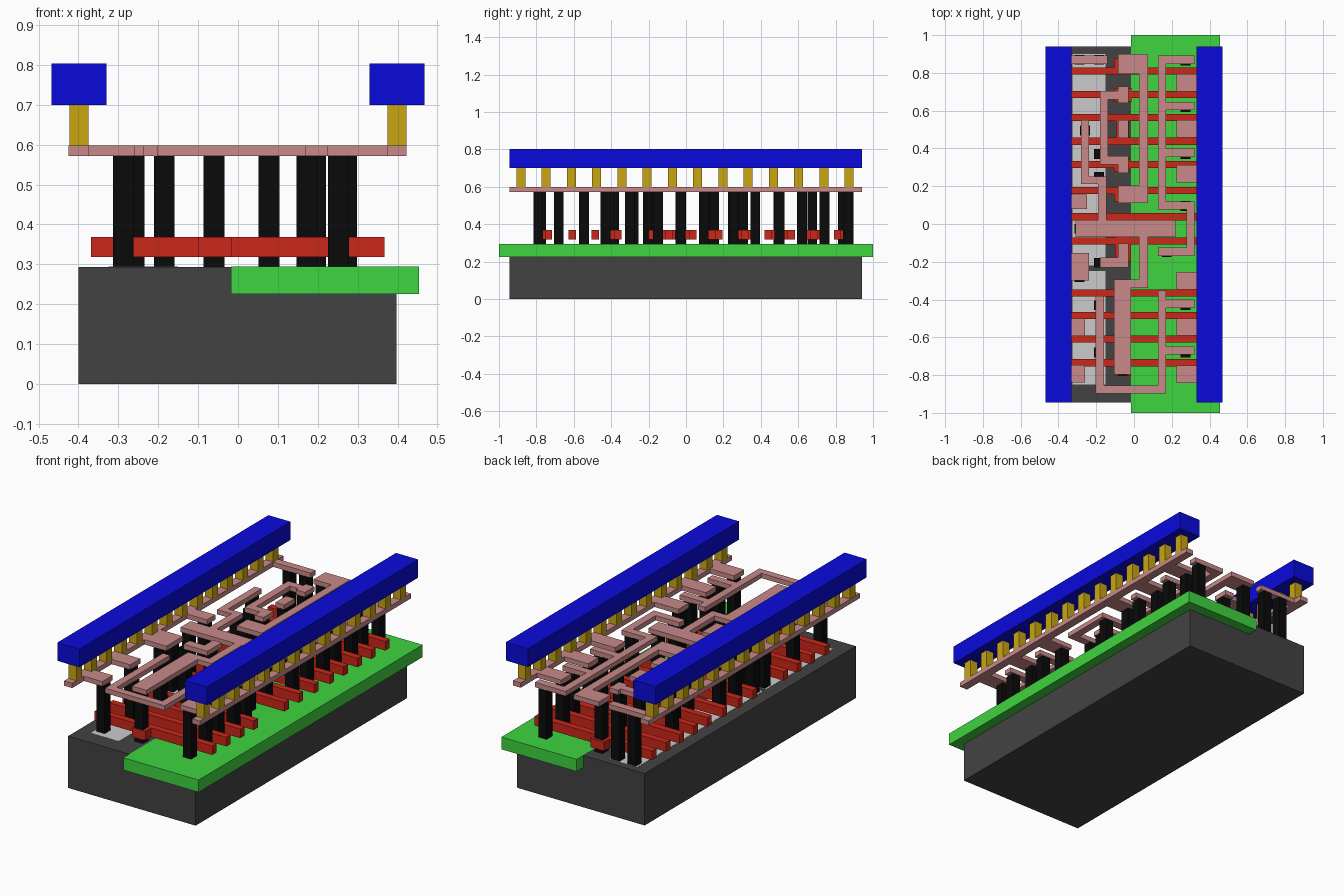
import bpy, bmesh


def material(name, rgb):
    m = bpy.data.materials.new(name)
    m.diffuse_color = (*rgb, 1)
    return m


DARK = material("dark_grey", (0.055, 0.055, 0.055))
LIGHT = material("light_grey", (0.6, 0.6, 0.6))
GREEN = material("green", (0.05, 0.66, 0.05))
RED = material("red", (0.6, 0.02, 0.01))
BLACK = material("black", (0.003, 0.003, 0.003))
PINK = material("pink", (0.58, 0.25, 0.25))
GOLD = material("gold", (0.58, 0.38, 0.006))
BLUE = material("blue", (0.003, 0.003, 0.72))


def plate(name, rects, z0, z1, mat):
    """Union of rectangles (x0, x1, y0, y1) extruded from z0 to z1."""
    xs = sorted({v for r in rects for v in r[:2]})
    ys = sorted({v for r in rects for v in r[2:]})
    bm = bmesh.new()
    for xa, xb in zip(xs, xs[1:]):
        for ya, yb in zip(ys, ys[1:]):
            cx, cy = (xa + xb) / 2, (ya + yb) / 2
            if any(r[0] < cx < r[1] and r[2] < cy < r[3] for r in rects):
                bm.faces.new([bm.verts.new((x, y, z0)) for x, y in
                              ((xa, ya), (xb, ya), (xb, yb), (xa, yb))])
    bmesh.ops.remove_doubles(bm, verts=bm.verts, dist=1e-5)
    ext = bmesh.ops.extrude_face_region(bm, geom=bm.faces[:], use_keep_orig=True)
    for v in ext["geom"]:
        if isinstance(v, bmesh.types.BMVert):
            v.co.z = z1
    bmesh.ops.dissolve_limit(bm, angle_limit=0.01, verts=bm.verts, edges=bm.edges)
    bmesh.ops.recalc_face_normals(bm, faces=bm.faces)
    me = bpy.data.meshes.new(name)
    bm.to_mesh(me)
    bm.free()
    me.materials.append(mat)
    ob = bpy.data.objects.new(name, me)
    bpy.context.collection.objects.link(ob)
    return ob


def square(x, y, s=0.052):
    return (x - s / 2, x + s / 2, y - s / 2, y + s / 2)


# Base block, well and surface strips
TOP = 0.293
plate("substrate", [(-0.4, 0.397, -0.945, 0.94)], 0, TOP, DARK)
plate("well", [(-0.017, 0.454, -1, 1)], 0.225, TOP + 0.001, GREEN)
plate("diffusion", [(-0.325, -0.15, -0.85, -0.25), (-0.325, -0.15, -0.22, 0.9)],
      TOP - 0.01, TOP + 0.001, LIGHT)

# Red gate bars with their contact pads
gates = [0.81, 0.685, 0.563, 0.438, 0.315, 0.177, 0.038, -0.09,
         -0.365, -0.485, -0.608, -0.735]
gate_rects = [(-0.368, 0.367, y - 0.019, y + 0.019) for y in gates]
gate_rects += [
    (-0.105, -0.02, 0.79, 0.88), (-0.105, -0.012, 0.645, 0.72),
    (-0.095, -0.027, 0.438, 0.563), (-0.105, -0.02, 0.275, 0.345),
    (-0.105, -0.02, 0.12, 0.19), (0.04, 0.115, -0.06, 0.04),
    (-0.1, -0.015, -0.2, -0.03), (-0.1, -0.015, -0.805, -0.72),
    (-0.1, -0.015, -0.42, -0.35),
]
plate("gate_bars", gate_rects, 0.318, 0.369, RED)

# Black contact posts, listed per column
columns = {
    -0.288: [0.87, 0.115, -0.18, -0.28, -0.545, -0.79, -0.025],
    -0.26: [0.495],
    -0.185: [-0.43, -0.68, 0.25, -0.205, 0.87, 0.37],
    -0.06: [0.84, 0.675, 0.495, 0.305, 0.15, -0.16, -0.385, -0.775],
    0.078: [-0.03],
    0.173: [-0.15],
    0.195: [-0.03],
    0.252: [0.74, 0.5, 0.255, -0.3, -0.545, -0.79],
    0.273: [0.865, 0.62, 0.37, 0.095, -0.43, -0.68],
}
plate("contact_posts", [square(x, y) for x, ys in columns.items() for y in ys],
      TOP, 0.571, BLACK)

# Pink wiring: outer rails with pads reaching inward
wires = [(-0.425, -0.375, -0.945, 0.94), (0.375, 0.423, -0.945, 0.94)]
wires += [(-0.4, x, a, b) for x, a, b in (
    (-0.14, 0.848, 0.892), (-0.25, 0.08, 0.155), (-0.237, -0.3, -0.153),
    (-0.26, -0.592, -0.5), (-0.26, -0.84, -0.747))]
wires += [(0.225, 0.4, y - 0.046, y + 0.046)
          for y in (0.747, 0.505, 0.267, -0.3, -0.545, -0.795)]
# Right comb and its return hook
wires += [(0.127, 0.17, 0.075, 0.892), (0.277, 0.32, -0.17, 0.12),
          (0.127, 0.32, -0.17, -0.125)]
wires += [(0.127, 0.32, y - 0.022, y + 0.022) for y in (0.87, 0.625, 0.378, 0.098)]
# Upper centre track with two pads
wires += [(-0.085, 0.073, 0.795, 0.9), (0.027, 0.073, 0.11, 0.9),
          (-0.085, 0.073, 0.11, 0.205)]
# Left bracket with two pads, plus a lone pad
wires += [(-0.18, -0.03, 0.66, 0.705), (-0.085, -0.03, 0.64, 0.727),
          (-0.18, -0.137, 0.315, 0.705), (-0.18, -0.03, 0.315, 0.36),
          (-0.085, -0.03, 0.27, 0.36), (-0.085, -0.03, 0.455, 0.55)]
# Left zigzag into the wide centre bar
wires += [(-0.28, -0.237, 0.213, 0.55), (-0.28, -0.145, 0.213, 0.252),
          (-0.19, -0.145, 0, 0.252), (-0.31, 0.22, -0.07, 0.02)]
# Small L and the lower centre track
wires += [(-0.085, -0.03, -0.23, -0.102), (-0.18, -0.03, -0.23, -0.178),
          (0.027, 0.073, -0.34, -0.05), (-0.105, 0.073, -0.34, -0.295),
          (-0.105, -0.015, -0.797, -0.295)]
# Lower U with comb branches
wires += [(-0.203, -0.16, -0.897, -0.38), (-0.203, 0.17, -0.897, -0.855),
          (0.127, 0.17, -0.897, -0.352)]
wires += [(0.127, 0.32, y - 0.022, y + 0.022) for y in (-0.423, -0.67)]
plate("wiring", wires, 0.571, 0.598, PINK)

# Gold studs and blue power bars on both sides
for side, s in (("left", -1), ("right", 1)):
    plate(f"{side}_studs", [square(s * 0.399, -0.883 + 0.135 * i, 0.048)
                            for i in range(14)], 0.598, 0.701, GOLD)
    x0, x1 = sorted((s * 0.33, s * 0.468))
    plate(f"{side}_power_bar", [(x0, x1, -0.945, 0.94)], 0.7, 0.803, BLUE)
